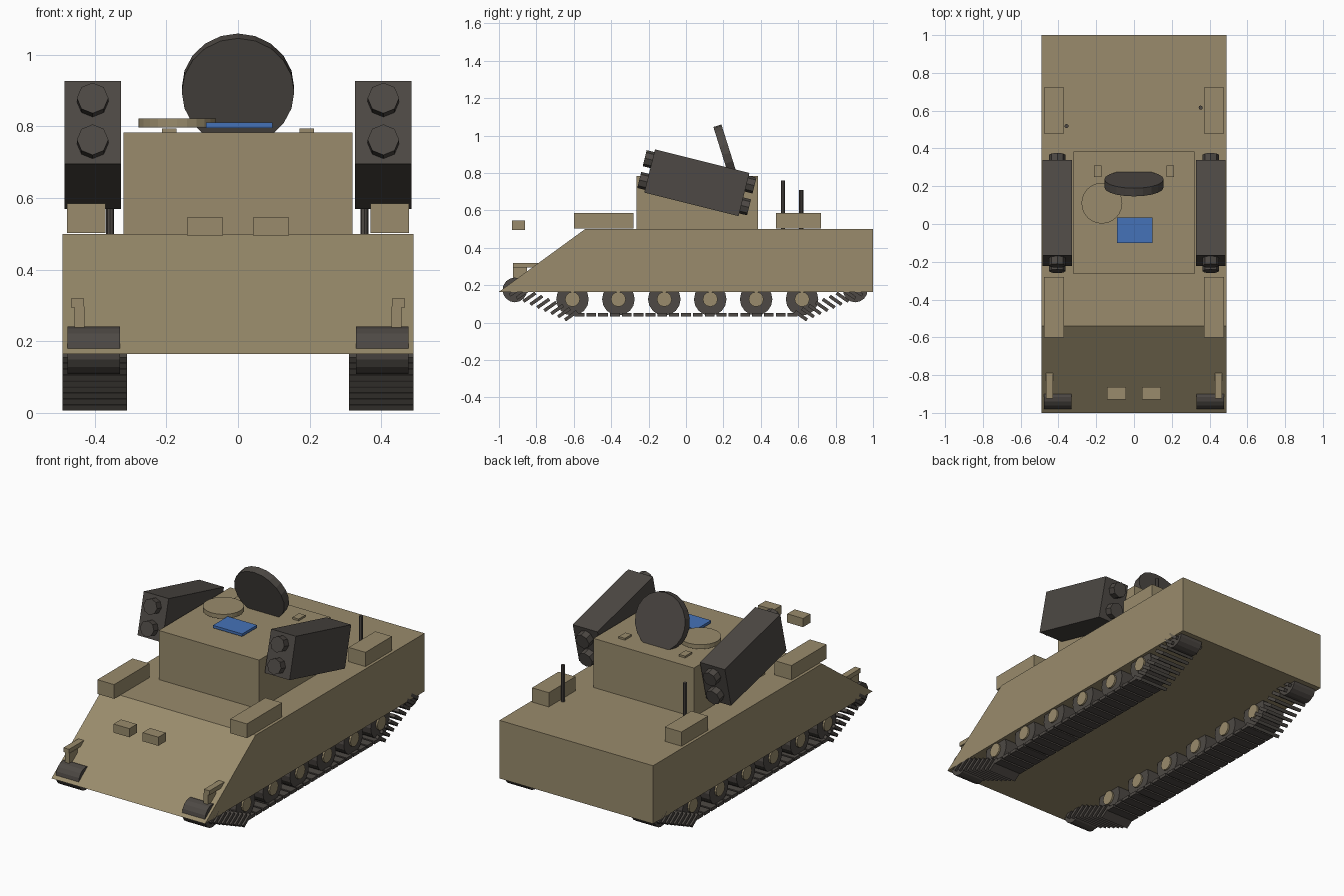
import bpy
import bmesh
from math import radians, sin, cos
from mathutils import Matrix, Vector

if "Cube" in bpy.data.objects:
    bpy.data.objects.remove(bpy.data.objects["Cube"], do_unlink=True)


def make_material(name, rgb):
    mat = bpy.data.materials.new(name)
    mat.use_nodes = True
    mat.diffuse_color = (*rgb, 1)
    bsdf = mat.node_tree.nodes["Principled BSDF"]
    bsdf.inputs["Base Color"].default_value = (*rgb, 1)
    bsdf.inputs["Roughness"].default_value = 0.8
    return mat


TAN = make_material("desert tan", (0.32, 0.26, 0.15))
GREY = make_material("dark grey", (0.075, 0.066, 0.058))
BLUE = make_material("panel blue", (0.06, 0.17, 0.48))


def finish(bm, name, mat):
    mesh = bpy.data.meshes.new(name)
    bmesh.ops.recalc_face_normals(bm, faces=bm.faces)
    bm.to_mesh(mesh)
    bm.free()
    mesh.materials.append(mat)
    obj = bpy.data.objects.new(name, mesh)
    bpy.context.collection.objects.link(obj)
    return obj


def place(center, rx=0, ry=0):
    return (Matrix.Translation(center) @ Matrix.Rotation(radians(rx), 4, "X")
            @ Matrix.Rotation(radians(ry), 4, "Y"))


def add_box(bm, center, size, rx=0):
    bmesh.ops.create_cube(bm, size=1, matrix=place(center, rx) @ Matrix.Diagonal((*size, 1)))


def box(name, mat, x, y, z):
    """Box given by its extents along each axis."""
    bm = bmesh.new()
    ranges = (x, y, z)
    add_box(bm, [(a + b) / 2 for a, b in ranges], [b - a for a, b in ranges])
    return finish(bm, name, mat)


def cylinder(name, mat, center, radius, depth, sides=16, rx=0, ry=0):
    bm = bmesh.new()
    bmesh.ops.create_cone(bm, cap_ends=True, segments=sides, radius1=radius,
                          radius2=radius, depth=depth, matrix=place(center, rx, ry))
    return finish(bm, name, mat)


def span(side, a, b):
    return sorted((side * a, side * b))


# Hull with sloped nose, extruded across the width
bm = bmesh.new()
profile = [(-1, 0.165), (1, 0.165), (1, 0.5), (-0.54, 0.5)]
face = bm.faces.new([bm.verts.new((-0.49, y, z)) for y, z in profile])
extruded = bmesh.ops.extrude_face_region(bm, geom=[face])["geom"]
bmesh.ops.translate(bm, vec=(0.98, 0, 0),
                    verts=[v for v in extruded if isinstance(v, bmesh.types.BMVert)])
finish(bm, "hull", TAN)

# Turret and roof fittings
box("turret", TAN, (-0.32, 0.32), (-0.265, 0.385), (0.5, 0.783))
cylinder("hatch", TAN, (-0.17, 0.11, 0.81), 0.108, 0.025, 24)
box("sight_panel", BLUE, (-0.09, 0.097), (-0.1, 0.035), (0.796, 0.811))
cylinder("radar_dish", GREY, (0, 0.215, 0.903), 0.157, 0.045, 20, rx=-72.5)

# Antennas
for name, x, y, top in (("right_antenna", -0.357, 0.518, 0.76),
                        ("left_antenna", 0.353, 0.616, 0.71)):
    cylinder(name, GREY, (x, y, (top + 0.5) / 2), 0.011, top - 0.5, 8)

TILT = -14
POD = Vector((0, 0.058, 0.748))
POD_UP = Vector((0, -sin(radians(TILT)), cos(radians(TILT))))

for side, label in ((-1, "right"), (1, "left")):
    # Tilted launcher pod with two tubes running through it
    pod = POD + Vector((side * 0.406, 0, 0))
    bm = bmesh.new()
    add_box(bm, pod, (0.158, 0.52, 0.238), TILT)
    finish(bm, label + "_launcher", GREY)
    for level, offset in (("lower", -0.06), ("upper", 0.06)):
        cylinder(f"{label}_{level}_tube", GREY, pod + POD_UP * offset,
                 0.044, 0.605, 8, rx=90 + TILT)

    # Stowage boxes and roof brackets
    x = span(side, 0.37, 0.477)
    box(label + "_front_stowage", TAN, x, (-0.6, -0.28), (0.503, 0.585))
    box(label + "_rear_stowage", TAN, x, (0.48, 0.722), (0.503, 0.585))
    box(label + "_roof_bracket", TAN, span(side, 0.172, 0.212), (0.25, 0.31), (0.78, 0.794))

    # Nose lamps and tow brackets
    box(label + "_lamp", TAN, span(side, 0.042, 0.143), (-0.93, -0.862), (0.495, 0.545))
    box(label + "_bracket_arm", TAN, span(side, 0.43, 0.466), (-0.925, -0.79), (0.295, 0.32))
    box(label + "_bracket_post", TAN, span(side, 0.428, 0.456), (-0.925, -0.85), (0.225, 0.297))

    # Idler and drive wheels
    for name, y in (("idler", -0.915), ("sprocket", 0.905)):
        cylinder(f"{label}_{name}", GREY, (side * 0.403, y, 0.175), 0.066, 0.146, 16, ry=90)

    # Road wheels with hubs
    for i in range(6):
        center = (side * 0.403, -0.607 + i * 0.2455, 0.125)
        cylinder(f"{label}_road_wheel_{i + 1}", GREY, center, 0.087, 0.14, 16, ry=90)
        cylinder(f"{label}_hub_{i + 1}", TAN, center, 0.04, 0.16, 12, ry=90)

    # Track pads: flat bottom run and two rising ends
    bm = bmesh.new()
    track_x = side * 0.4
    for i in range(19):
        add_box(bm, (track_x, -0.57 + i * 0.0633, 0.043), (0.18, 0.052, 0.018))
    for end in (-1, 1):
        for i in range(9):
            center = (track_x, end * (0.615 + i * 0.037), 0.037 + i * 0.0165)
            add_box(bm, center, (0.18, 0.078, 0.018), -end * 35)
    finish(bm, label + "_track", GREY)
